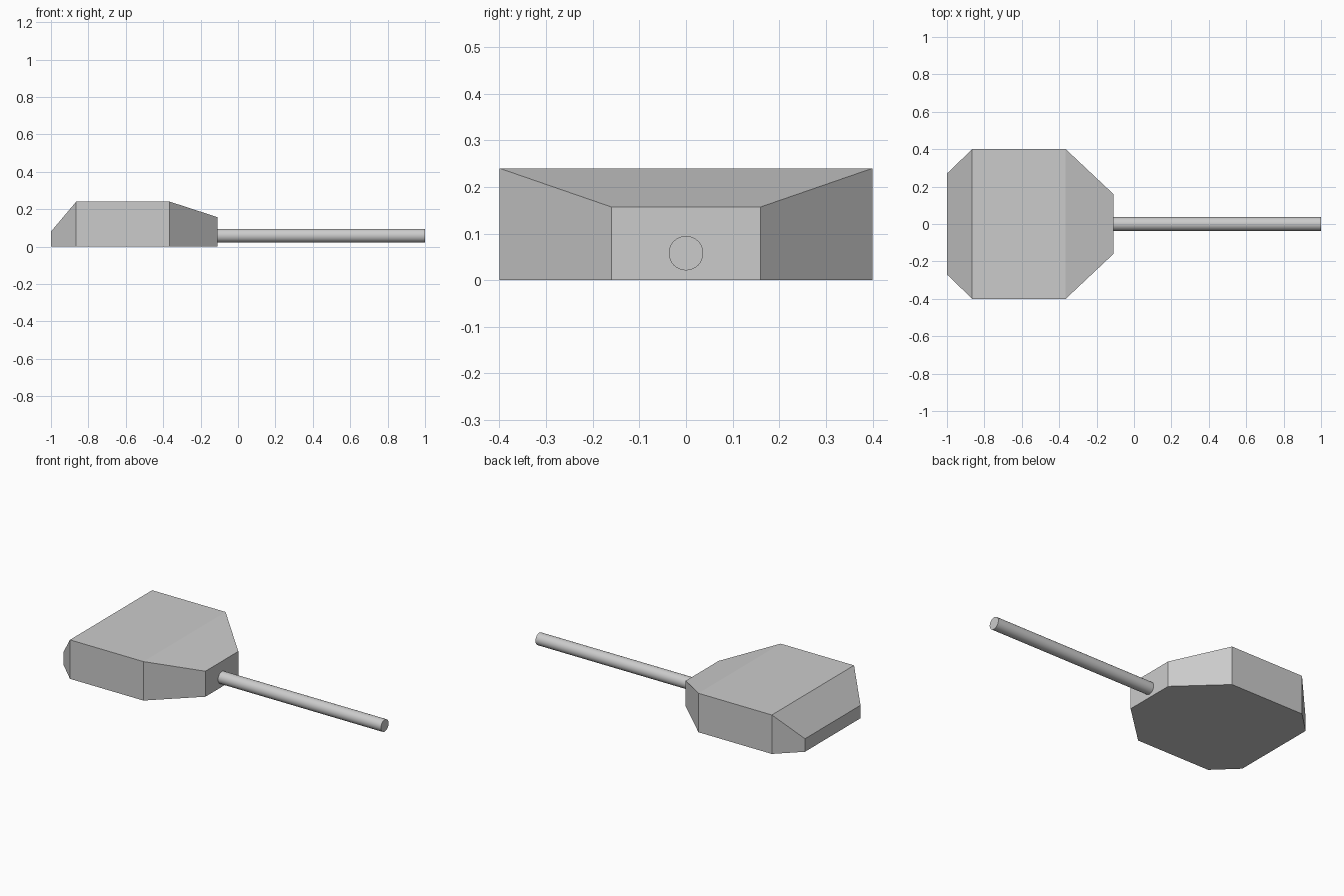
import bpy, bmesh, math

if "Cube" in bpy.data.objects:
    bpy.data.objects.remove(bpy.data.objects["Cube"])

# Turret body: rectangular cross-sections (x, half width, top height) lofted along x
sections = [(-1.0, 0.27, 0.08), (-0.865, 0.4, 0.24), (-0.365, 0.4, 0.24), (-0.11, 0.16, 0.157)]
bm = bmesh.new()
rings = [[bm.verts.new(p) for p in ((x, -w, 0), (x, w, 0), (x, w, h), (x, -w, h))]
         for x, w, h in sections]
for a, b in zip(rings, rings[1:]):
    for i in range(4):
        j = (i + 1) % 4
        bm.faces.new((a[i], a[j], b[j], b[i]))
bm.faces.new(rings[0])
bm.faces.new(rings[-1])
bmesh.ops.recalc_face_normals(bm, faces=bm.faces)
mesh = bpy.data.meshes.new("turret_body")
bm.to_mesh(mesh)
bm.free()
bpy.context.collection.objects.link(bpy.data.objects.new("turret_body", mesh))

# Gun barrel
x0, x1 = -0.112, 1.0
bpy.ops.mesh.primitive_cylinder_add(vertices=32, radius=0.037, depth=x1 - x0,
                                    location=((x0 + x1) / 2, 0, 0.058),
                                    rotation=(0, math.pi / 2, 0))
bpy.context.object.name = "gun_barrel"
bpy.ops.object.shade_smooth_by_angle(angle=math.radians(35))
